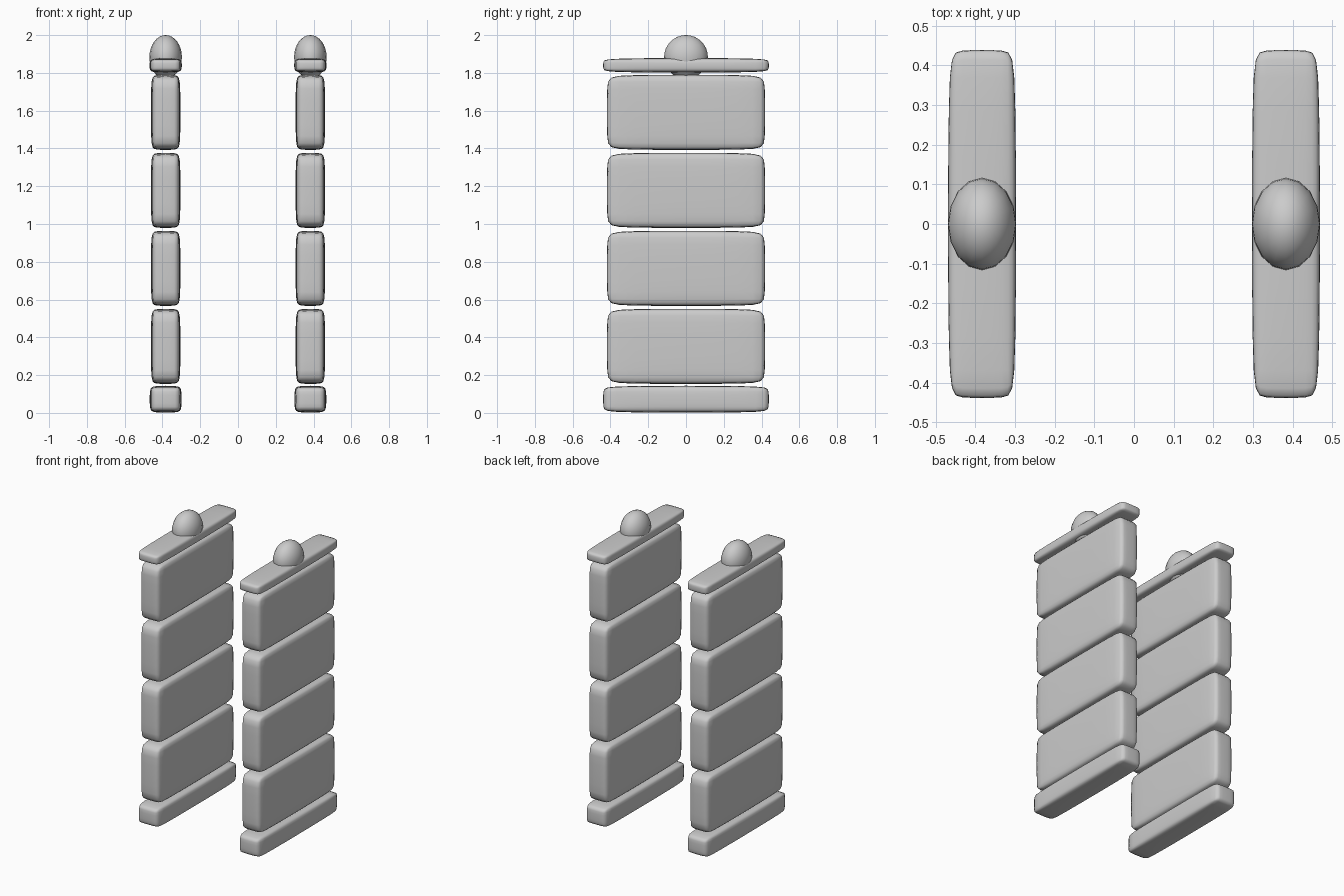
import bpy

old = bpy.data.objects.get("Cube")
if old:
    bpy.data.objects.remove(old, do_unlink=True)

stone = bpy.data.materials.new("grey_stone")
stone.use_nodes = True
GREY = (0.6, 0.6, 0.6, 1)
stone.diffuse_color = GREY
stone.node_tree.nodes["Principled BSDF"].inputs["Base Color"].default_value = GREY

POST_X = 0.383


def slab(name, x, width, depth, z0, z1):
    """Softly pillowed stone block."""
    bpy.ops.mesh.primitive_cube_add(size=1, location=(x, 0, (z0 + z1) / 2))
    ob = bpy.context.object
    ob.name = name
    ob.scale = (width, depth, z1 - z0)
    bpy.ops.object.transform_apply(location=False, rotation=False, scale=True)
    bevel = ob.modifiers.new("rounded_edges", 'BEVEL')
    bevel.width = 0.016
    bevel.segments = 1
    soft = ob.modifiers.new("soft_faces", 'SUBSURF')
    soft.levels = soft.render_levels = 2
    ob.data.materials.append(stone)
    bpy.ops.object.shade_smooth()


for side, sign in (("left", 1), ("right", -1)):
    x = sign * POST_X
    # Base, four stacked blocks and cap
    slab(f"{side}_post_base", x, 0.172, 0.88, 0.0, 0.145)
    for i in range(4):
        z = 0.152 + i * 0.413
        slab(f"{side}_post_block_{i + 1}", x, 0.16, 0.84, z, z + 0.4)
    slab(f"{side}_post_cap", x, 0.174, 0.88, 1.8, 1.88)

    # Oval finial sunk into the cap
    bpy.ops.mesh.primitive_uv_sphere_add(segments=16, ring_count=16, radius=1,
                                         location=(x, 0, 1.884))
    ball = bpy.context.object
    ball.name = f"{side}_post_finial"
    ball.scale = (0.086, 0.116, 0.116)
    ball.data.materials.append(stone)
    bpy.ops.object.shade_smooth()
